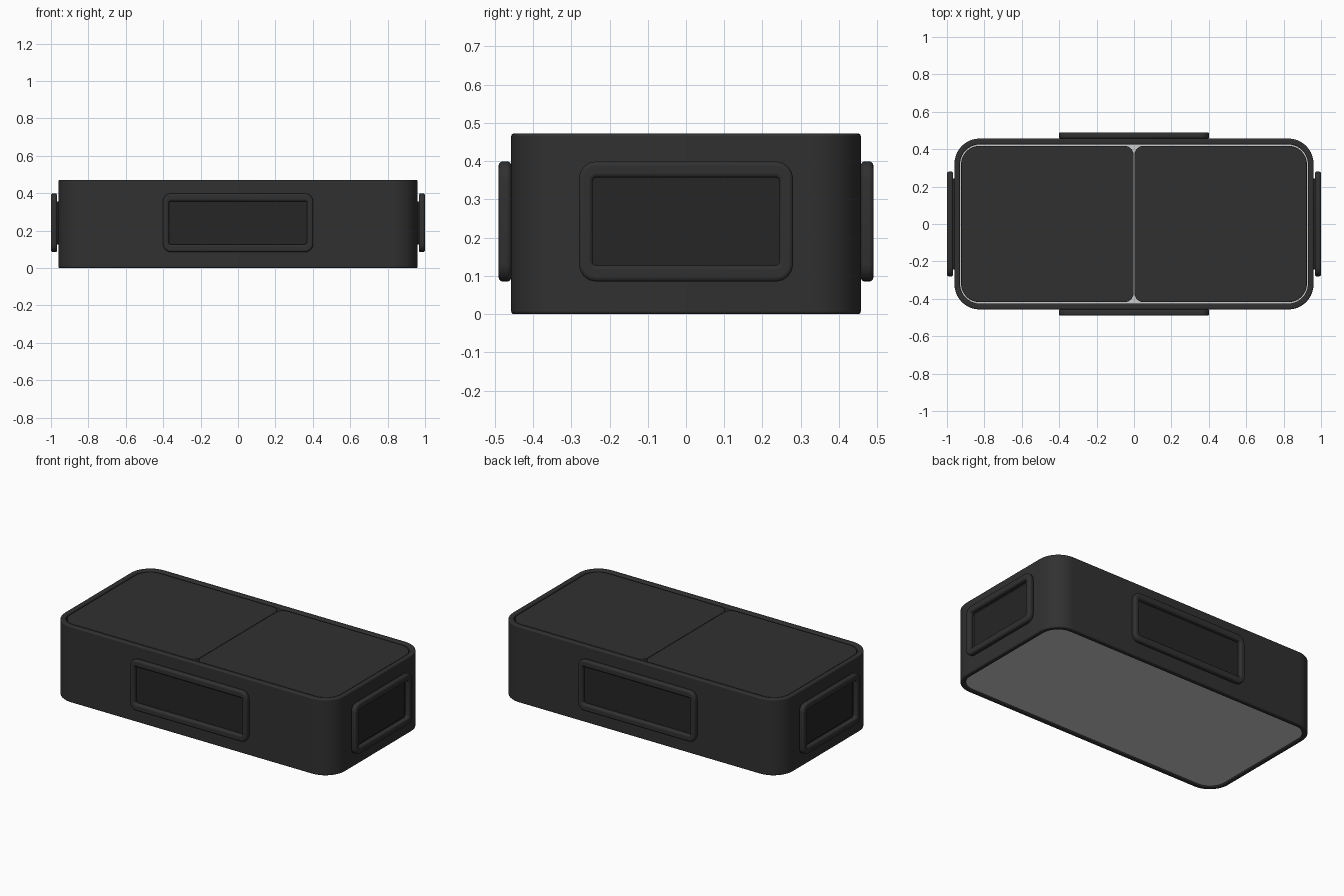
import bpy, bmesh
from math import sin, cos, pi, radians
from mathutils import Matrix

if "Cube" in bpy.data.objects:
    bpy.data.objects.remove(bpy.data.objects["Cube"])


def material(name, v):
    m = bpy.data.materials.new(name)
    m.diffuse_color = (v, v, v, 1)
    m.use_nodes = True
    m.node_tree.nodes["Principled BSDF"].inputs["Base Color"].default_value = m.diffuse_color
    return m


DARK = material("dark_plastic", 0.03)
DARKER = material("darker_insert", 0.019)


def rounded_rect(x0, x1, y0, y1, radii, seg):
    """Counter-clockwise outline; radii start at the +x +y corner."""
    pts = []
    corners = ((x1, y1, 1, 1), (x0, y1, -1, 1), (x0, y0, -1, -1), (x1, y0, 1, -1))
    for i, (x, y, sx, sy) in enumerate(corners):
        r = radii[i]
        for k in range(seg + 1):
            a = (i + k / seg) * pi / 2
            pts.append((x - sx * r + r * cos(a), y - sy * r + r * sin(a)))
    return pts


def solid(name, outer, z0, z1, inner=None, mat=None, bevel=0.0, matrix=None):
    """Extrude an outline to a slab, or two outlines to a hollow ring."""
    bm = bmesh.new()

    def loop(pts, z):
        return [bm.verts.new((x, y, z)) for x, y in pts]

    n = len(outer)
    ob, ot = loop(outer, z0), loop(outer, z1)
    loops = [ob, ot]
    if inner:
        loops += [loop(inner, z1), loop(inner, z0), ob]
    else:
        bm.faces.new(ot)
        bm.faces.new(ob[::-1])
    for a, b in zip(loops, loops[1:]):
        for i in range(n):
            j = (i + 1) % n
            bm.faces.new((a[i], a[j], b[j], b[i]))
    bmesh.ops.recalc_face_normals(bm, faces=bm.faces)
    me = bpy.data.meshes.new(name)
    bm.to_mesh(me)
    bm.free()
    ob = bpy.data.objects.new(name, me)
    bpy.context.collection.objects.link(ob)
    if matrix:
        ob.matrix_world = matrix
    if mat:
        me.materials.append(mat)
    if bevel:
        mod = ob.modifiers.new("bevel", 'BEVEL')
        mod.width = bevel
        mod.segments = 3
        mod.limit_method = 'ANGLE'
        mod.angle_limit = radians(50)
    bpy.ops.object.select_all(action='DESELECT')
    ob.select_set(True)
    bpy.context.view_layer.objects.active = ob
    bpy.ops.object.shade_smooth_by_angle(angle=radians(35))
    return ob


# Outer wall
wall_in = rounded_rect(-0.93, 0.93, -0.425, 0.425, [0.105] * 4, 10)
solid("outer_wall", rounded_rect(-0.96, 0.96, -0.457, 0.457, [0.135] * 4, 10),
      0.0, 0.472, wall_in, DARK, 0.007)

# Grey floor plate
solid("floor_plate", wall_in, 0.006, 0.03)

# Two lids with small rounded corners where they meet
solid("lid_right", rounded_rect(0.002, 0.925, -0.418, 0.418, [0.1, 0.05, 0.05, 0.1], 8),
      0.44, 0.467, None, DARK, 0.004)
solid("lid_left", rounded_rect(-0.925, -0.002, -0.418, 0.418, [0.05, 0.1, 0.1, 0.05], 8),
      0.44, 0.467, None, DARK, 0.004)

# Raised frame and dark insert on each side
sides = (("front", 0, 0.402, 0.37, 0.457, 0.49),
         ("right", 90, 0.28, 0.244, 0.967, 1.0),
         ("back", 180, 0.402, 0.37, 0.457, 0.49),
         ("left", 270, 0.28, 0.244, 0.967, 1.0))
for name, turn, ow, iw, d0, d1 in sides:
    m = (Matrix.Rotation(radians(turn), 4, 'Z') @ Matrix.Translation((0, 0, 0.242))
         @ Matrix.Rotation(pi / 2, 4, 'X'))
    hole = rounded_rect(-iw, iw, -0.115, 0.115, [0.01] * 4, 4)
    solid(name + "_frame", rounded_rect(-ow, ow, -0.157, 0.157, [0.045] * 4, 4),
          d0, d1, hole, DARK, 0.01, m)
    wall = 0.457 if turn % 180 == 0 else 0.96
    solid(name + "_insert", hole, wall - 0.01, wall + 0.008, None, DARKER, 0, m)
